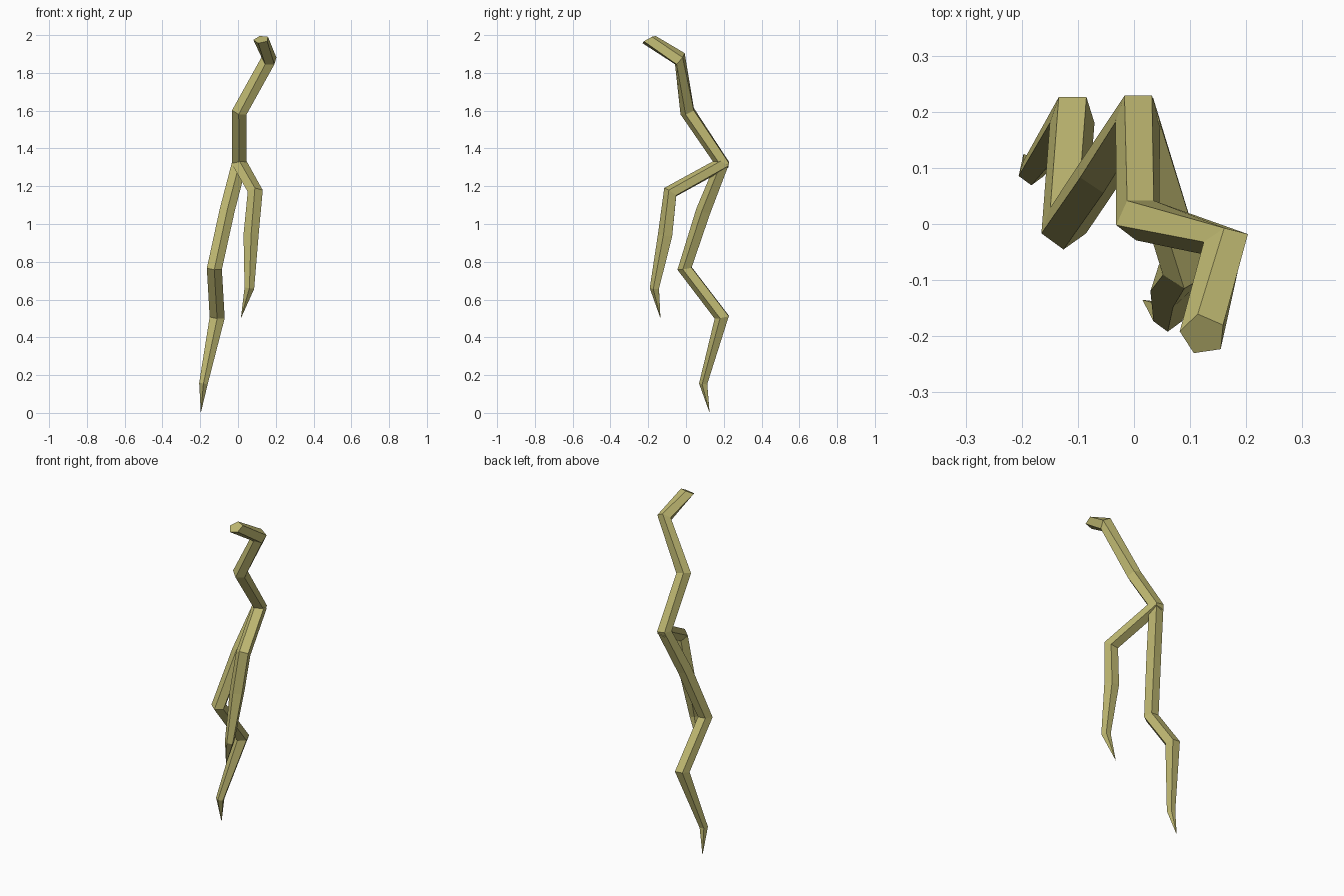
import bpy, bmesh, math
from mathutils import Vector

if "Cube" in bpy.data.objects:
    bpy.data.objects.remove(bpy.data.objects["Cube"])

SIDES = 5

mat = bpy.data.materials.new("olive_bark")
mat.diffuse_color = (0.53, 0.49, 0.17, 1)
mat.use_nodes = True
mat.node_tree.nodes["Principled BSDF"].inputs["Base Color"].default_value = mat.diffuse_color


def tapered_limb(name, path, r, r_end, tilt=None, lean=None):
    """Five-sided limb along path; the last point is a sharp tip."""
    tilt, lean = tilt or {}, lean or {}
    pts = [Vector(p) for p in path]
    dirs = [(b - a).normalized() for a, b in zip(pts, pts[1:])]
    bm = bmesh.new()
    rings = []
    for i, p in enumerate(pts[:-1]):
        before = dirs[i - 1] if i else Vector((0, 0, -1))
        n = Vector(tilt.get(i, before + dirs[i])).normalized()
        # one corner of the section faces the front
        ref = Vector(lean.get(i, (0, -1, 0)))
        u = (ref - n * ref.dot(n)).normalized()
        v = n.cross(u)
        rad = r_end if i == len(pts) - 2 else r
        ring = []
        for k in range(SIDES):
            a = math.tau * k / SIDES
            ring.append(bm.verts.new(p + (u * math.cos(a) + v * math.sin(a)) * rad))
        rings.append(ring)
    tip = bm.verts.new(pts[-1])
    bm.faces.new(rings[0])
    for k in range(SIDES):
        j = (k + 1) % SIDES
        for a, b in zip(rings, rings[1:]):
            bm.faces.new((a[k], a[j], b[j], b[k]))
        bm.faces.new((rings[-1][k], rings[-1][j], tip))
    bmesh.ops.recalc_face_normals(bm, faces=bm.faces)
    me = bpy.data.meshes.new(name)
    bm.to_mesh(me)
    bm.free()
    ob = bpy.data.objects.new(name, me)
    bpy.context.collection.objects.link(ob)
    me.materials.append(mat)


# main crooked stem, top to bottom
fork = (0.007, 0.195, 1.32)
tapered_limb("main_root", [
    (0.123, -0.197, 1.977), (0.165, -0.033, 1.872), (0.008, 0.01, 1.595),
    fork, (-0.058, 0.095, 1.07), (-0.125, -0.004, 0.765),
    (-0.11, 0.193, 0.507), (-0.183, 0.093, 0.155), (-0.197, 0.125, 0.0)],
    0.042, 0.024,
    tilt={1: (-0.15, 0.8, -0.65)},
    lean={0: (-0.4, -0.92, 0), 1: (-0.25, -0.97, 0)})

# side branch from the fork
tapered_limb("side_branch", [
    fork, (0.092, -0.08, 1.168), (0.069, -0.107, 0.94),
    (0.06, -0.165, 0.66), (0.015, -0.135, 0.5)],
    0.042, 0.027)
